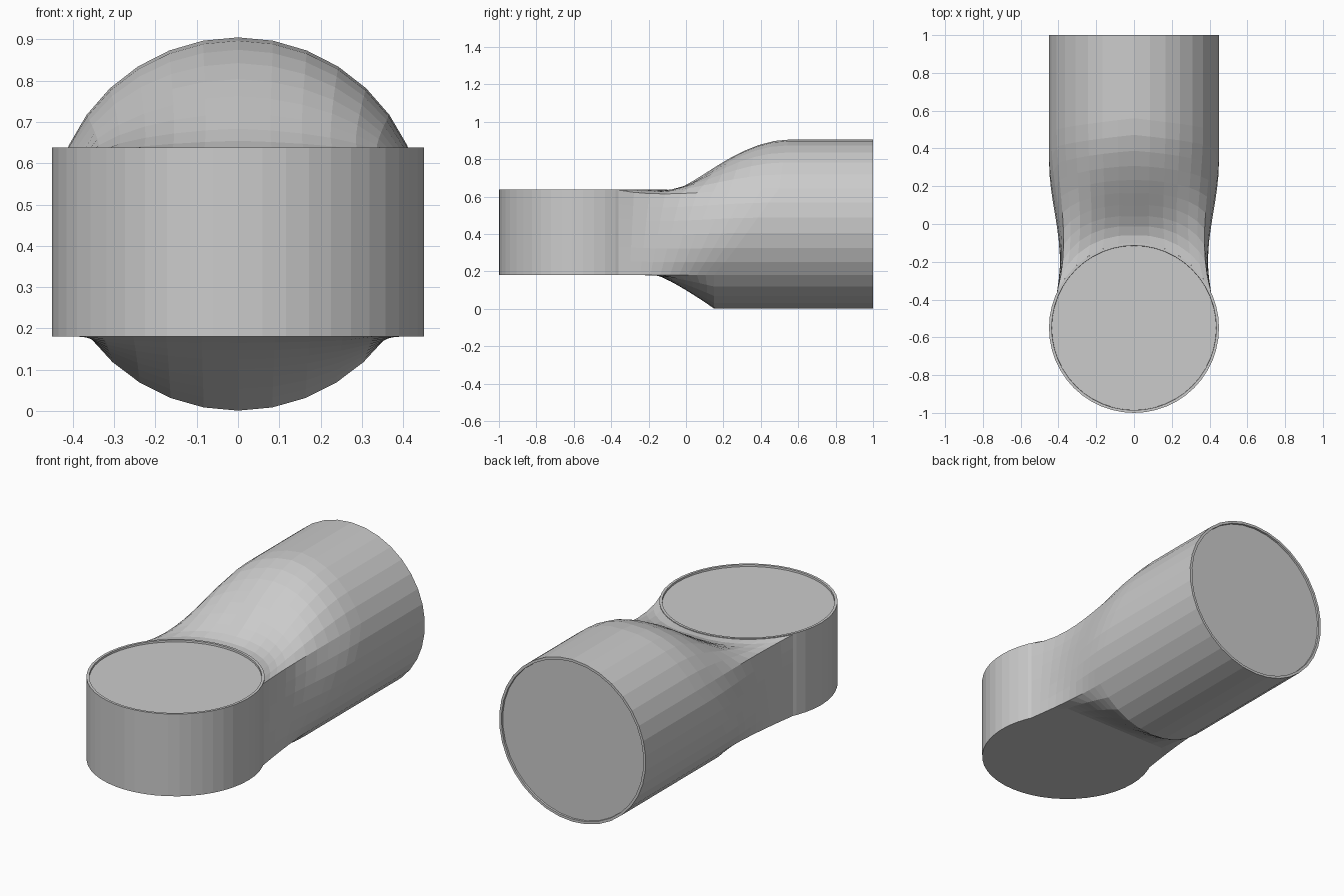
import bpy, bmesh
from math import sin, cos, pi, radians, acos
from mathutils import Vector

if "Cube" in bpy.data.objects:
    bpy.data.objects.remove(bpy.data.objects["Cube"])

R, CZ = 0.452, 0.453            # round pipe radius and axis height
DR, DY = 0.45, -0.55            # upright collar radius and centre y
Z0, Z1 = 0.18, 0.638            # collar bottom and top
A_TOP, A_BOT = radians(65), acos((Z0 - CZ) / R)
N = 10                          # steps along the blend


def lerp(a, b, t):
    return a + (b - a) * t


def bezier(p, t):
    u = 1 - t
    return p[0]*u**3 + p[1]*3*u*u*t + p[2]*3*u*t*t + p[3]*t**3


def finish(name, bm, cap=None):
    # recess the cap inside a thin rim
    if cap:
        inset = bmesh.ops.inset_region(bm, faces=[cap], thickness=0.014)
        n = cap.normal.copy()
        ring = bmesh.ops.inset_region(bm, faces=[cap], thickness=0.001)
        bmesh.ops.translate(bm, verts=cap.verts[:], vec=-n * 0.01)
    me = bpy.data.meshes.new(name)
    bm.to_mesh(me)
    bm.free()
    ob = bpy.data.objects.new(name, me)
    bpy.context.collection.objects.link(ob)


def column(a):
    """Points along the pipe wall at angle a from the top (right half)."""
    x, z = R * sin(a), CZ + R * cos(a)
    sx, sy = DR * sin(A_TOP), DY + DR * cos(A_TOP)
    if a > A_BOT + 1e-4:
        # flat underside, then straight slope to the pipe
        f = x / (R * sin(A_BOT))
        pts = [Vector((sx * f, sy, Z0)), Vector((lerp(sx, 0.385, 0.5) * f, lerp(sy, -0.16, 0.5), Z0)),
               Vector((0.385 * f, -0.16, Z0))]
        for i in range(1, N - 1):
            t = i / (N - 2)
            pts.append(Vector((lerp(0.385 * f, x, t), lerp(-0.16, 0.15, t),
                               lerp(Z0, z, t ** 1.2))))
    else:
        if a <= A_TOP:
            # top columns start on the collar's rear rim
            k = a / A_TOP
            s = Vector((DR * sin(a), DY + DR * cos(a), Z1 - 0.004))
            p1 = s + Vector((-0.08 * k, lerp(0.12, 0.27, k), -0.02 - 0.03 * k))
            ey, h = lerp(0.56, 0.5, k), 0.3
        else:
            # side columns start on the collar's wall
            k = (a - A_TOP) / (A_BOT - A_TOP)
            s = Vector((sx, sy, lerp(Z1 - 0.004, Z0, k)))
            p1 = s + Vector((lerp(-0.08, -0.03, k), lerp(0.27, 0.2, k), -0.05 * (1 - k)))
            ey, h = lerp(0.5, 0.15, k), lerp(0.3, 0.15, k)
        e = Vector((x, ey, z))
        p = (s, p1, e - Vector((0, h, 0)), e)
        pts = [bezier(p, i / N) for i in range(N + 1)]
    return pts + [Vector((x, 1.0, z))]


# angles for the right half, then mirrored round to the left
half = [A_TOP * i / 6 for i in range(6)]
half += [lerp(A_TOP, A_BOT, i / 6) for i in range(6)]
half += [lerp(A_BOT, pi, i / 5) for i in range(6)]
cols = [column(a) for a in half]
cols += [[Vector((-p.x, p.y, p.z)) for p in c] for c in cols[-2:0:-1]]

# horizontal pipe with blended neck
bm = bmesh.new()
grid = [[bm.verts.new(p) for p in c] for c in cols]
M = len(grid)
for i in range(M):
    a, b = grid[i], grid[(i + 1) % M]
    for j in range(len(a) - 1):
        bm.faces.new((a[j], a[j + 1], b[j + 1], b[j]))
cap = bm.faces.new([c[-1] for c in grid])
bmesh.ops.recalc_face_normals(bm, faces=bm.faces)
cap.normal_update()
if cap.normal.y < 0:
    bmesh.ops.reverse_faces(bm, faces=bm.faces[:])
finish("horizontal_pipe", bm, cap)

# upright round collar
bm = bmesh.new()
bmesh.ops.create_cone(bm, cap_ends=True, segments=48, radius1=DR, radius2=DR, depth=Z1 - Z0)
bmesh.ops.translate(bm, verts=bm.verts, vec=(0, DY, (Z0 + Z1) / 2))
bm.normal_update()
top = max(bm.faces, key=lambda f: f.calc_center_median().z)
finish("upright_collar", bm, top)
